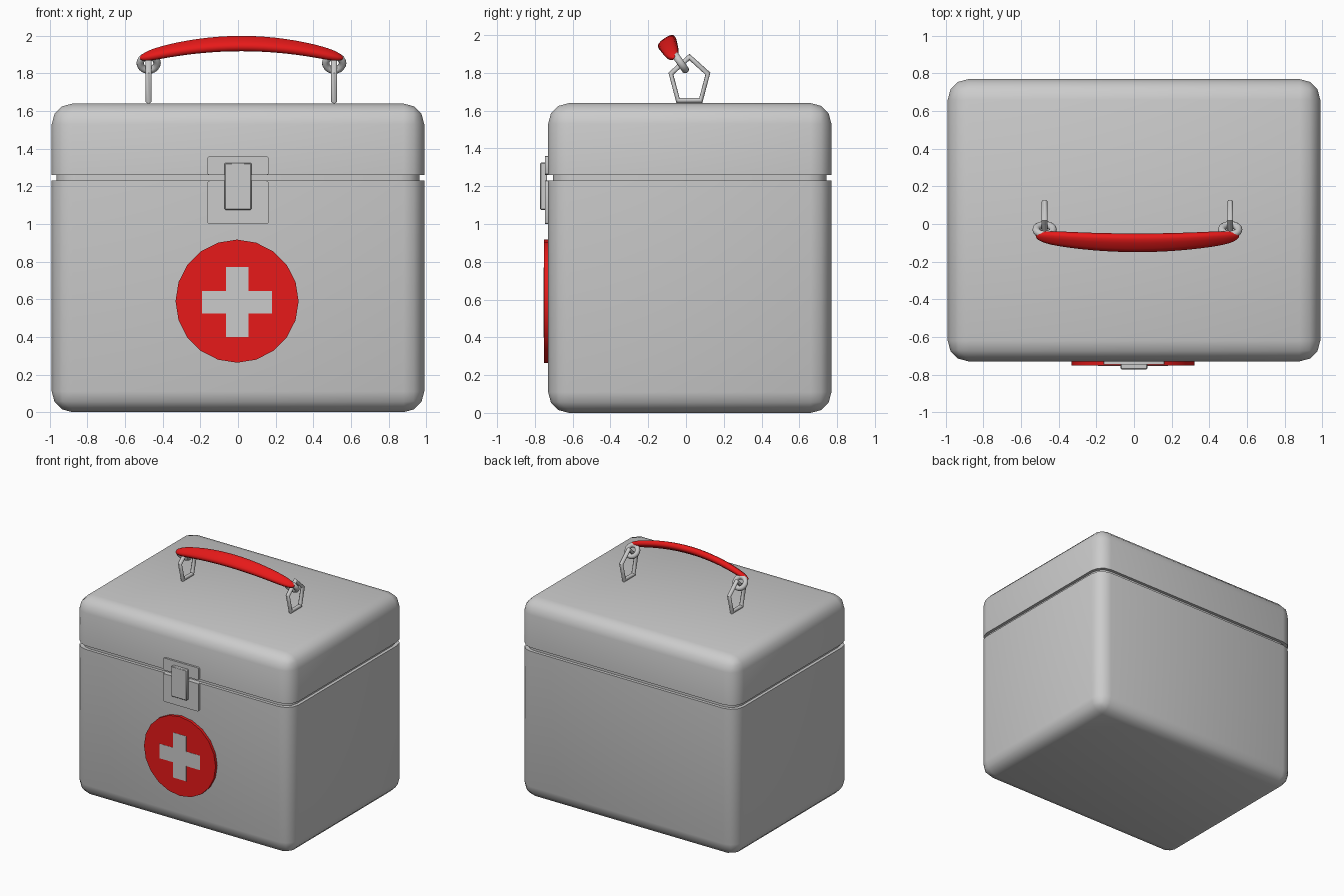
import bpy, bmesh, math
from mathutils import Vector, Matrix

if "Cube" in bpy.data.objects:
    bpy.data.objects.remove(bpy.data.objects["Cube"])

red = bpy.data.materials.new("red")
red.diffuse_color = (0.8, 0.01, 0.01, 1)
red.use_nodes = True
red.node_tree.nodes["Principled BSDF"].inputs["Base Color"].default_value = red.diffuse_color


def finish(name, bm, mat=None, angle=40):
    bmesh.ops.recalc_face_normals(bm, faces=bm.faces)
    me = bpy.data.meshes.new(name)
    bm.to_mesh(me)
    bm.free()
    ob = bpy.data.objects.new(name, me)
    bpy.context.collection.objects.link(ob)
    if mat:
        me.materials.append(mat)
    bpy.ops.object.select_all(action='DESELECT')
    ob.select_set(True)
    bpy.context.view_layer.objects.active = ob
    bpy.ops.object.shade_smooth_by_angle(angle=math.radians(angle))
    return ob


def rounded_box(lo, hi, bevel, seg, axis=None):
    """Box between two corners; axis limits the bevel to edges along it."""
    lo, hi = Vector(lo), Vector(hi)
    bm = bmesh.new()
    bmesh.ops.create_cube(bm, size=1)
    bmesh.ops.scale(bm, vec=hi - lo, verts=bm.verts)
    bmesh.ops.translate(bm, vec=(lo + hi) / 2, verts=bm.verts)
    edges = [e for e in bm.edges if axis is None or
             abs(e.verts[0].co[axis] - e.verts[1].co[axis]) > 1e-6]
    bmesh.ops.bevel(bm, geom=edges, offset=bevel, segments=seg,
                    profile=0.5, affect='EDGES')
    return bm


def cut(bm, z, keep_above):
    r = bmesh.ops.bisect_plane(bm, geom=bm.verts[:] + bm.edges[:] + bm.faces[:],
                               plane_co=(0, 0, z), plane_no=(0, 0, 1),
                               clear_inner=keep_above, clear_outer=not keep_above)
    bmesh.ops.holes_fill(bm, edges=[e for e in r["geom_cut"]
                                    if isinstance(e, bmesh.types.BMEdge)])
    return bm


def torus(name, centre, major, minor, n, m, basis, stretch=1):
    """Ring in the plane of basis vectors u, v."""
    u, v = Vector(basis[0]), Vector(basis[1])
    w = u.cross(v)
    bm = bmesh.new()
    rows = []
    for i in range(n):
        a = 2 * math.pi * i / n
        d = u * math.cos(a) + v * math.sin(a) * stretch
        rows.append([bm.verts.new(Vector(centre)
                     + d * (major + minor * math.cos(2 * math.pi * j / m))
                     + w * minor * math.sin(2 * math.pi * j / m)) for j in range(m)])
    for i in range(n):
        a, b = rows[i], rows[(i + 1) % n]
        for j in range(m):
            k = (j + 1) % m
            bm.faces.new((a[j], b[j], b[k], a[k]))
    return finish(name, bm, angle=50)


# Case body and lid from one rounded box, with a recessed seam between
LO, HI = (-0.99, -0.73, 0), (0.99, 0.77, 1.64)
finish("case_body", cut(rounded_box(LO, HI, 0.11, 3), 1.23, False))
finish("case_lid", cut(rounded_box(LO, HI, 0.11, 3), 1.26, True))
finish("seam_lip", rounded_box((-0.965, -0.705, 1.2), (0.965, 0.745, 1.29), 0.1, 3, 2))

# Latch plate, split at the seam, and the latch tab
finish("latch_plate_lower", rounded_box((-0.163, -0.746, 1.0), (0.163, -0.70, 1.23), 0.012, 2, 1))
finish("latch_plate_upper", rounded_box((-0.163, -0.746, 1.26), (0.163, -0.70, 1.36), 0.012, 2, 1))
finish("latch_tab", rounded_box((-0.071, -0.772, 1.075), (0.071, -0.735, 1.325), 0.005, 1))

# Red disc badge, 20 sided
bm = bmesh.new()
bmesh.ops.create_cone(bm, cap_ends=True, segments=20, radius1=0.327, radius2=0.327, depth=0.03,
                      matrix=Matrix.Translation((-0.005, -0.738, 0.59)) @ Matrix.Rotation(math.pi / 2, 4, 'X'))
finish("badge_disc", bm, red, 30)

# Grey cross, practically flush with the disc
a, b = 0.06, 0.186
outline = [(a, a), (a, b), (-a, b), (-a, a), (-b, a), (-b, -a),
           (-a, -a), (-a, -b), (a, -b), (a, -a), (b, -a), (b, a)]
bm = bmesh.new()
face = bm.faces.new([bm.verts.new((x - 0.005, -0.7545, z + 0.585)) for x, z in outline])
ext = bmesh.ops.extrude_face_region(bm, geom=[face])
bmesh.ops.translate(bm, vec=(0, 0.015, 0),
                    verts=[v for v in ext["geom"] if isinstance(v, bmesh.types.BMVert)])
finish("badge_cross", bm, None, 30)

# Pentagonal brackets on the lid and the tilted rings through them
UP, ACROSS = Vector((0, -0.57, 0.82)).normalized(), Vector((0, 0.82, 0.57)).normalized()
for side, label in ((-1, "left"), (1, "right")):
    x = 0.018 + side * 0.493
    torus("bracket_" + label, (x, 0.018, 1.757), 0.127, 0.017, 5, 10, ((0, 0, 1), (0, 1, 0)), 0.81)
    torus("ring_" + label, (x, -0.03, 1.855), 0.045, 0.02, 20, 10, ((1, 0, 0), UP))

# Arched grip: flattened section swept along x, tapering to rounded ends
bm = bmesh.new()
N, M, HALF = 28, 14, 0.54
rows = []
for i in range(N + 1):
    t = -math.cos(math.pi * i / N)
    end = max(0.02, 1 - abs(t) ** 14) ** 0.5
    wide = (0.034 + 0.02 * (1 - t * t)) * end
    thick = (0.023 + 0.005 * (1 - t * t)) * end
    c = Vector((0.018 + t * HALF, -0.064 - 0.036 * (1 - t * t), 1.882 + 0.077 * (1 - t * t)))
    row = []
    for j in range(M):
        p = 2 * math.pi * j / M
        cs, sn = math.cos(p), math.sin(p)
        row.append(bm.verts.new(c + ACROSS * wide * math.copysign(abs(cs) ** 0.75, cs)
                                + UP * thick * math.copysign(abs(sn) ** 0.75, sn)))
    rows.append(row)
for r, s in zip(rows, rows[1:]):
    for j in range(M):
        k = (j + 1) % M
        bm.faces.new((r[j], s[j], s[k], r[k]))
bm.faces.new(rows[0])
bm.faces.new(rows[-1])
finish("handle_grip", bm, red, 60)
